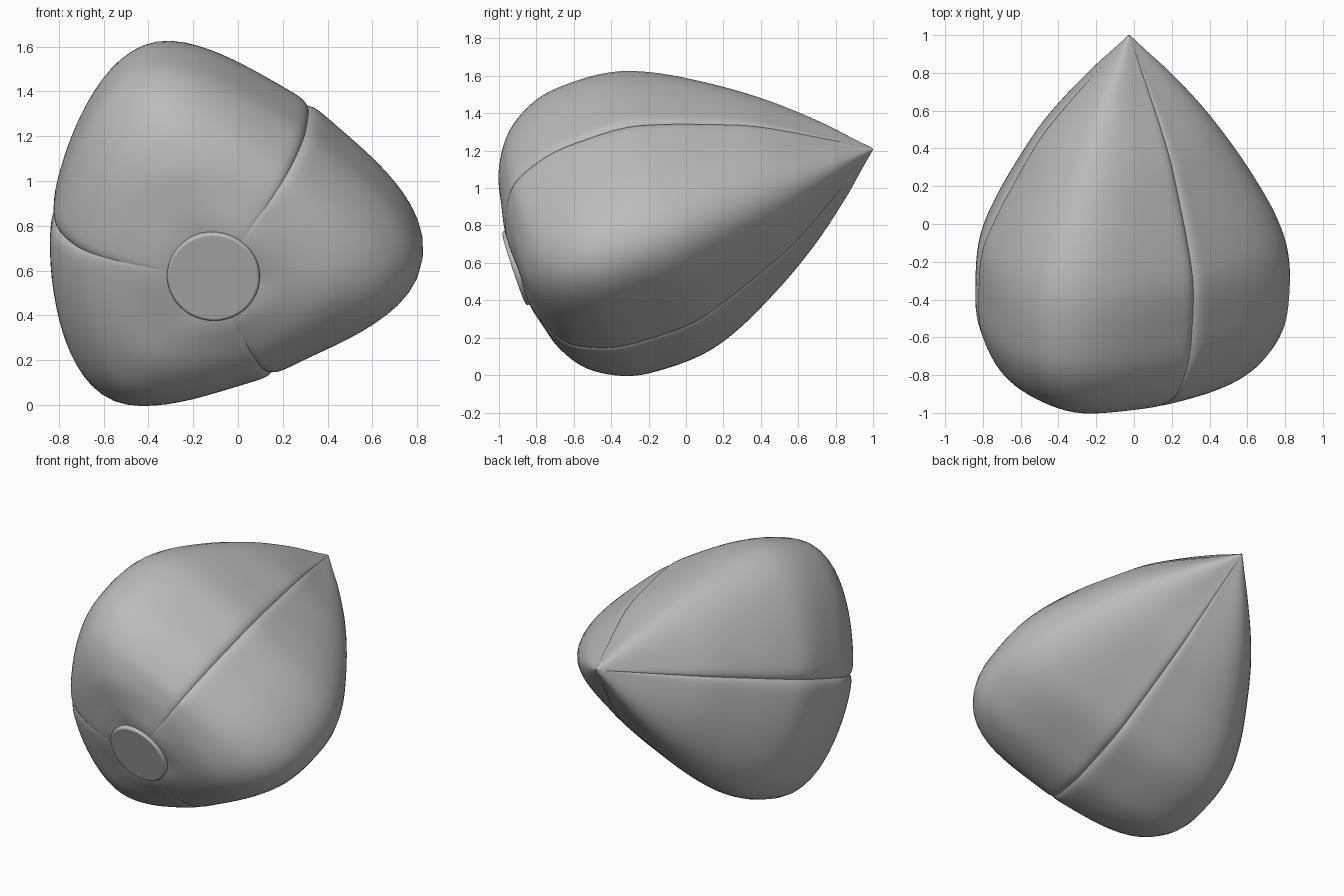
import bpy
import math
from mathutils import Matrix, Vector

cube = bpy.data.objects.get("Cube")
if cube:
    bpy.data.objects.remove(cube, do_unlink=True)

# Tilted frame: axis runs from the base cap to the pointed tip
BASE = Vector((-0.11, -0.91, 0.572))
TIP = Vector((-0.025, 1.0, 1.21))
AXIS = (TIP - BASE).normalized()
SIDE = (Vector((1, 0, 0)) - AXIS * AXIS.x).normalized()
UP = SIDE.cross(AXIS)

# Profiles as (distance along axis, radius), along a ridge and along a seam
RIDGE = [(.03, 0), (.02, .2), (.03, .36), (.07, .56), (.19, .76), (.38, .885), (.6, .915),
         (.82, .895), (1.02, .82), (1.24, .69), (1.44, .55), (1.62, .405), (1.8, .235),
         (1.92, .105), (2.013, .006)]
SEAM = [(.03, 0), (.01, .2), (.035, .33), (.09, .47), (.18, .58), (.38, .67), (.6, .69),
        (.82, .68), (1.02, .615), (1.24, .518), (1.44, .42), (1.62, .3), (1.8, .165),
        (1.92, .075), (2.013, .006)]
STEPS, COLUMNS = 6, 48


def smooth_path(points):
    """Catmull-Rom curve through the profile points."""
    pts = [Vector(p) for p in points]
    pts = [pts[0]] + pts + [pts[-1]]
    path = []
    for a, b, c, d in zip(pts, pts[1:], pts[2:], pts[3:]):
        for k in range(STEPS):
            s = k / STEPS
            path.append(b + 0.5 * s * ((c - a) + s * ((2 * a - 5 * b + 4 * c - d)
                                                      + s * (3 * (b - c) + d - a))))
    return path + [pts[-1]]


HALF = math.radians(60)
RIDGES, SEAMS = smooth_path(RIDGE), smooth_path(SEAM)


def wedge(delta):
    """Radius of a rounded wedge section at an angle away from its ridge."""
    total = sum(max(math.cos(delta + s * math.radians(50)), 0) ** 4 for s in (-1, 1))
    return total ** -0.25


def swell(delta):
    """Blend from seam (0) to ridge (1)."""
    sharp = (wedge(delta) - wedge(HALF)) / (wedge(0) - wedge(HALF))
    return 0.7 * sharp + 0.15 * (1 + math.cos(3 * delta))


shell = bpy.data.materials.new("shell grey")
shell.use_nodes = True
shell.diffuse_color = (0.5, 0.5, 0.5, 1)
shell.node_tree.nodes["Principled BSDF"].inputs["Base Color"].default_value = (0.5, 0.5, 0.5, 1)


def add_lobe(name, angle, reach, seam_before, seam_after):
    verts, faces = [], []
    for ridge, seam in zip(RIDGES, SEAMS):
        for j in range(COLUMNS + 1):
            delta = HALF * math.sin((2 * j / COLUMNS - 1) * math.pi / 2)
            f = swell(delta)
            edge = seam.y * (seam_before if delta < 0 else seam_after)
            t = seam.x + (ridge.x - seam.x) * f
            r = edge + (ridge.y * reach - edge) * f
            # Edges roll inward to leave a crease between lobes
            r *= 1 - 0.04 * math.exp(-(HALF - abs(delta)) / math.radians(2.2))
            verts.append(BASE + AXIS * t + SIDE * r * math.cos(angle + delta)
                         + UP * r * math.sin(angle + delta))
    row = COLUMNS + 1
    for i in range(len(RIDGES) - 1):
        for j in range(COLUMNS):
            a = i * row + j
            faces.append((a, a + row, a + row + 1, a + 1))
    mesh = bpy.data.meshes.new(name)
    mesh.from_pydata(verts, [], faces)
    mesh.shade_smooth()
    mesh.materials.append(shell)
    obj = bpy.data.objects.new(name, mesh)
    bpy.context.collection.objects.link(obj)


# Three swelling lobes meeting at the seams
LOWER, UPPER, RIGHT = 0.96, 1.0, 1.1
for name, degrees, reach, before, after in (
        ("left_lobe", -6.5, 1.0, LOWER, UPPER),
        ("upper_right_lobe", 113.5, 0.985, UPPER, RIGHT),
        ("lower_right_lobe", 233.5, 0.97, RIGHT, LOWER)):
    add_lobe(name, math.radians(degrees), reach, before, after)

# Round cap over the base where the seams meet
bpy.ops.mesh.primitive_cylinder_add(vertices=64, radius=0.207, depth=0.06)
cap = bpy.context.object
cap.name = "base_cap"
turn = Matrix((SIDE, UP, -AXIS)).transposed().to_4x4()
cap.matrix_world = Matrix.Translation(BASE + AXIS * 0.02) @ turn
cap.data.materials.append(shell)
bevel = cap.modifiers.new("soft_rim", "BEVEL")
bevel.width = 0.012
bevel.segments = 3
bpy.ops.object.shade_smooth_by_angle(angle=math.radians(40))
